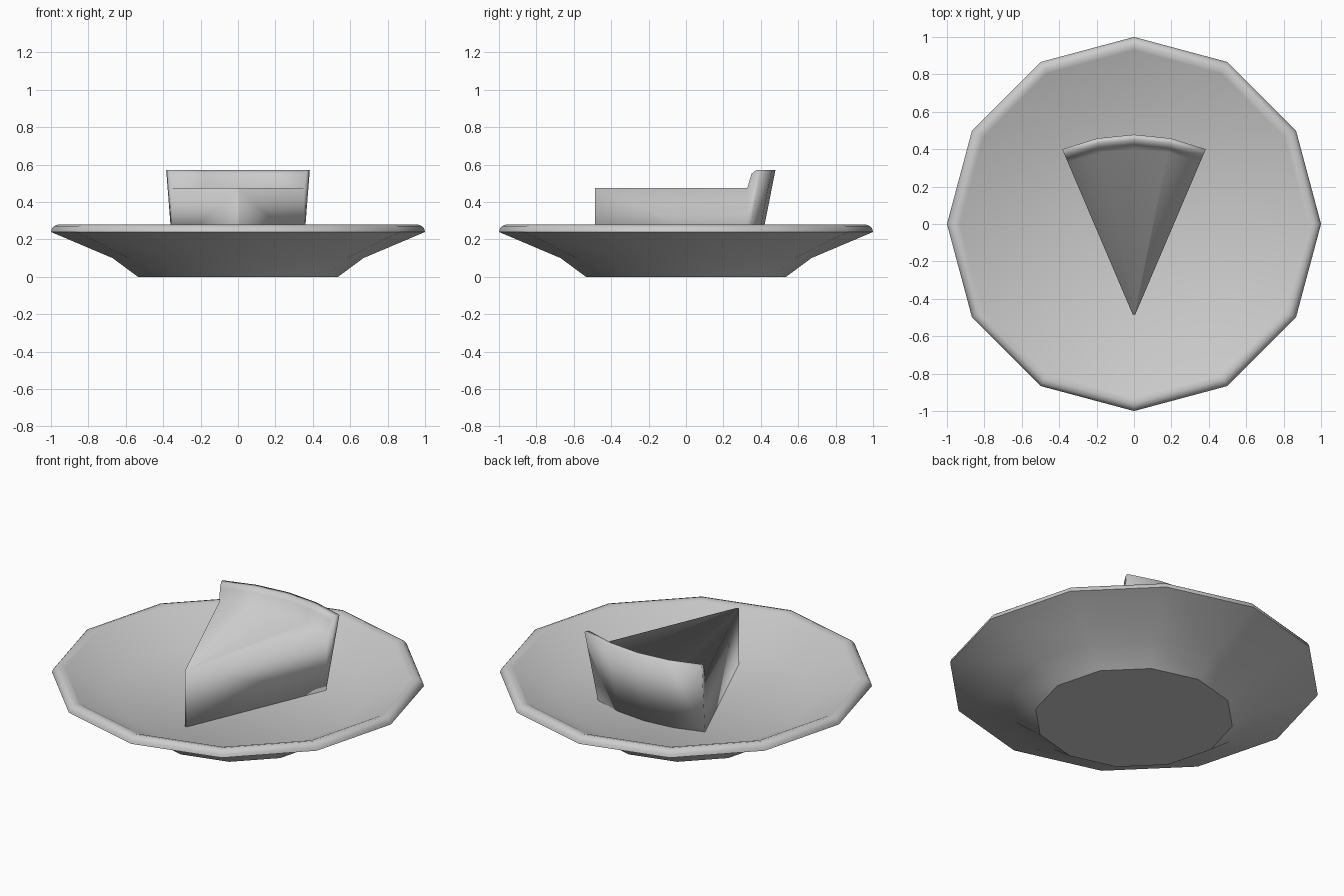
import bpy, bmesh
from math import sin, cos, radians, tau

if "Cube" in bpy.data.objects:
    bpy.data.objects.remove(bpy.data.objects["Cube"])

grey = bpy.data.materials.new("plain grey")
grey.use_nodes = True
grey.diffuse_color = (0.6, 0.6, 0.6, 1)
grey.node_tree.nodes["Principled BSDF"].inputs["Base Color"].default_value = (0.6, 0.6, 0.6, 1)


def sweep(name, profile, angles, origin_y, full_turn, smooth_angle):
    """Turn a closed (radius, z) profile about a vertical axis; 0 degrees faces +y."""
    bm = bmesh.new()
    columns = [[bm.verts.new((r * sin(a), origin_y + r * cos(a), z)) for r, z in profile]
               for a in angles]
    pairs = list(zip(columns, columns[1:]))
    size = len(profile)
    if full_turn:
        pairs.append((columns[-1], columns[0]))
        # Flat discs close the first and last rings
        bm.faces.new([c[0] for c in columns])
        bm.faces.new([c[-1] for c in columns])
        steps = range(size - 1)
    else:
        # Flat side walls close both ends
        bm.faces.new(columns[0])
        bm.faces.new(columns[-1])
        steps = range(size)
    for a, b in pairs:
        for i in steps:
            j = (i + 1) % size
            bm.faces.new((a[i], b[i], b[j], a[j]))
    bmesh.ops.recalc_face_normals(bm, faces=bm.faces)
    mesh = bpy.data.meshes.new(name)
    bm.to_mesh(mesh)
    bm.free()
    mesh.materials.append(grey)
    obj = bpy.data.objects.new(name, mesh)
    bpy.context.collection.objects.link(obj)
    bpy.ops.object.select_all(action='DESELECT')
    obj.select_set(True)
    bpy.context.view_layer.objects.active = obj
    if smooth_angle:
        bpy.ops.object.shade_smooth_by_angle(angle=radians(smooth_angle))
    else:
        bpy.ops.object.shade_smooth()
    return obj


# Twelve-sided plate: base, flared underside, rolled rim, inner slope, floor
plate_profile = [(0.535, 0), (0.67, 0.10), (1.0, 0.24), (0.995, 0.258),
                 (0.983, 0.272), (0.96, 0.28), (0.93, 0.272), (0.68, 0.145)]
sweep("plate", plate_profile, [tau * i / 12 for i in range(12)], 0, True, 36)

# Pie slice: blunt tip, flat filling, raised crust with a leaning back
slice_profile = [(0.015, 0.14), (0.893, 0.14), (0.978, 0.57), (0.95, 0.57),
                 (0.924, 0.55), (0.9, 0.475), (0.015, 0.475)]
sweep("pie_slice", slice_profile, [radians(23.1) * i / 2 for i in range(-2, 3)],
      -0.5, False, 0)
